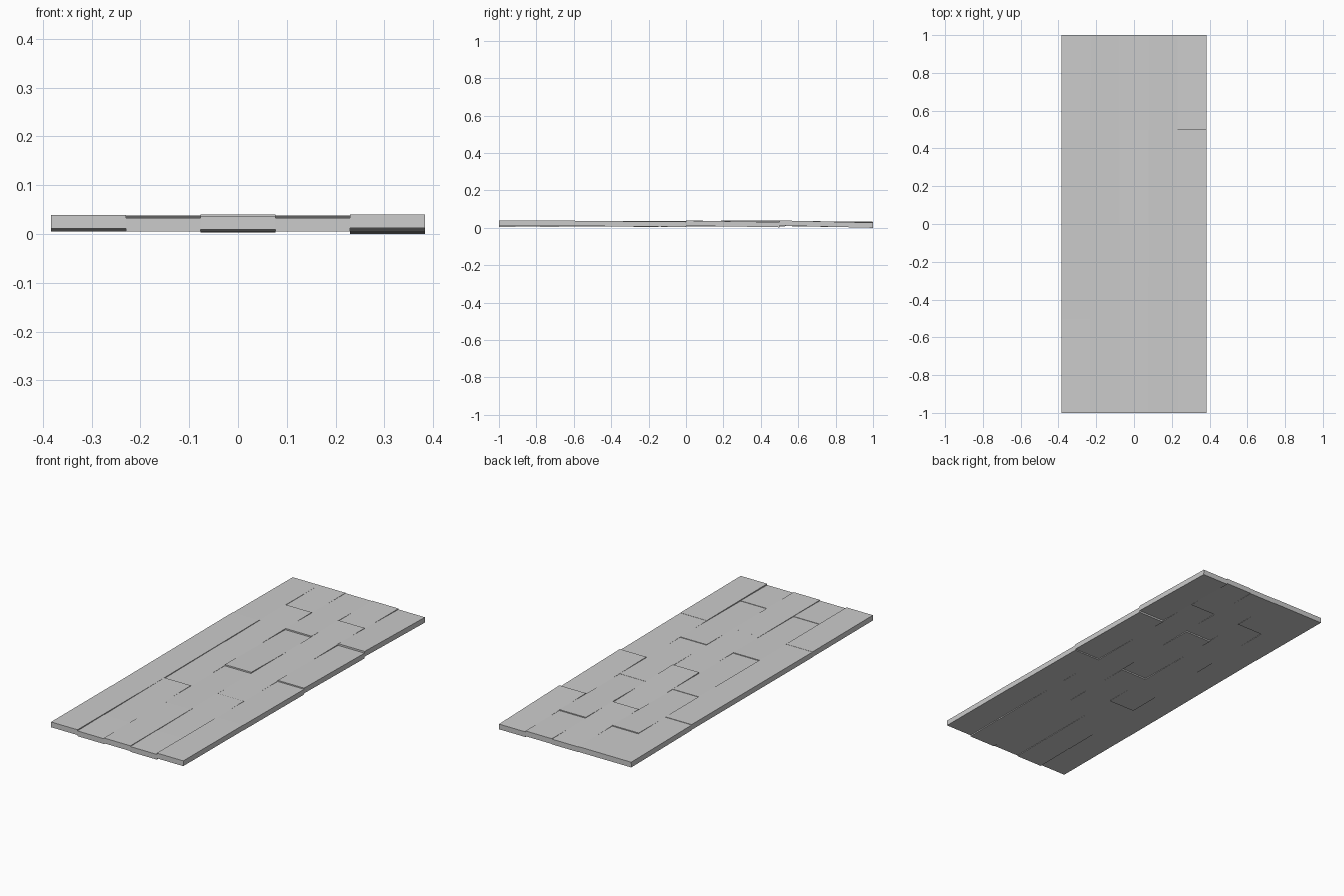
import bpy, math

if "Cube" in bpy.data.objects:
    bpy.data.objects.remove(bpy.data.objects["Cube"])

W = 0.1532      # plank width
T = 0.0275      # plank thickness

# Board joints along y: straight columns and staggered columns
STRAIGHT = [-1, -0.5, 0, 0.5, 1]
STAGGERED = [-1, -0.78, -0.28, 0.22, 0.72, 1]

# Underside height at (front, back) of every plank, column by column: slightly uneven boards
COLUMNS = [
    (STRAIGHT, [(.011, .010), (.009, .010), (.010, .011), (.009, .005)]),
    (STAGGERED, [(.005, .007), (.005, .009), (.005, .008), (.006, .010), (.005, .005)]),
    (STRAIGHT, [(.009, .008), (.008, .005), (.012, .003), (.010, .003)]),
    (STAGGERED, [(.005, .007), (.005, .009), (.006, .007), (.006, .010), (.005, .005)]),
    (STRAIGHT, [(.012, .010), (.009, .005), (.011, .003), (.012, .000)]),
]


def plank(name, x, y0, y1, z0, z1):
    """One flat board, pitched so its underside runs from z0 to z1."""
    bpy.ops.mesh.primitive_cube_add(size=1, location=(x, (y0 + y1) / 2, (z0 + z1) / 2 + T / 2))
    ob = bpy.context.object
    ob.name = name
    ob.scale = (W, y1 - y0, T)
    ob.rotation_euler.x = math.atan2(z1 - z0, y1 - y0)


# Five columns of planks side by side
for c, (joints, heights) in enumerate(COLUMNS):
    for r, (z0, z1) in enumerate(heights):
        plank(f"plank_{c + 1}_{r + 1}", (c - 2) * W, joints[r], joints[r + 1], z0, z1)
